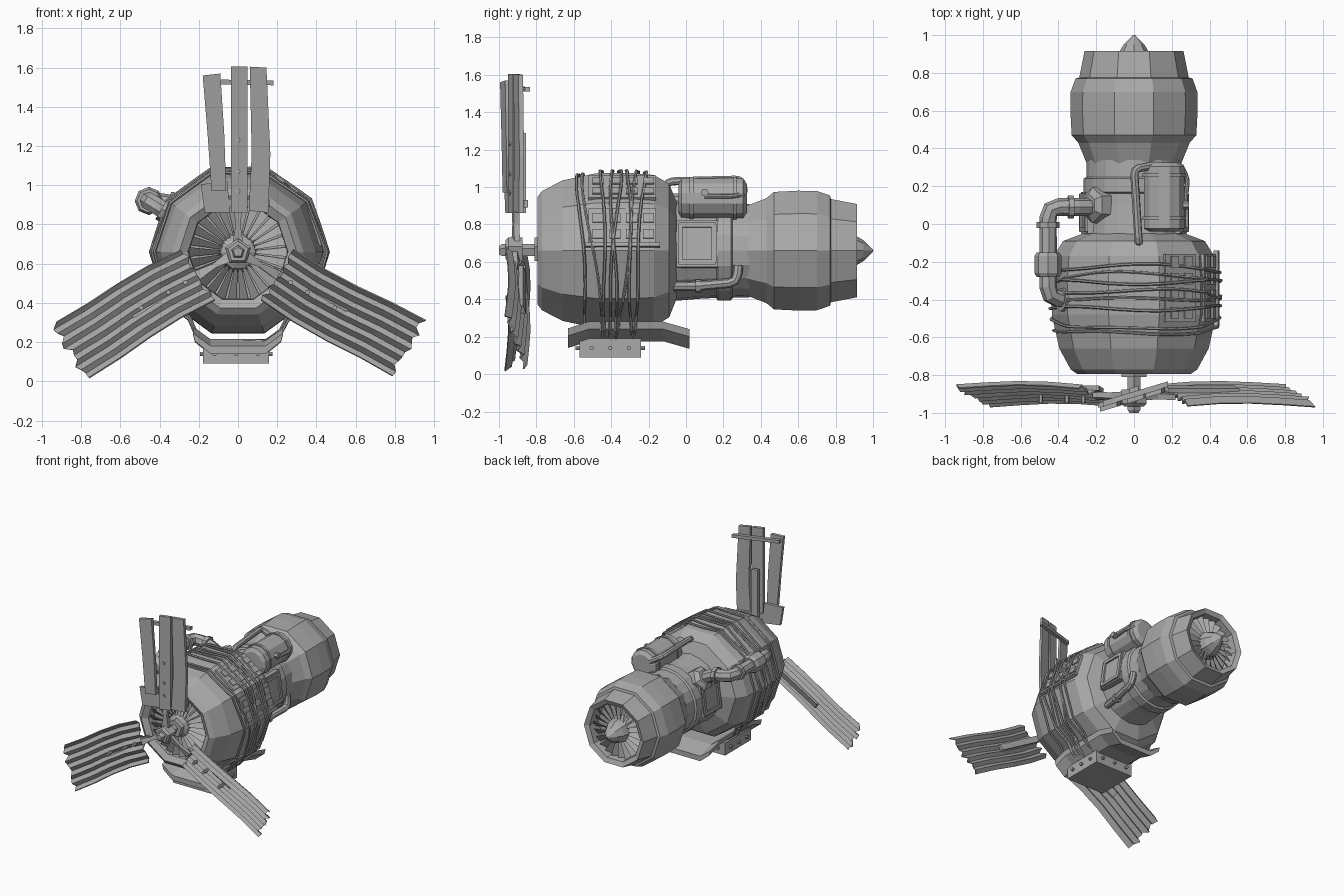
import bpy, math, random
from mathutils import Vector, Matrix

random.seed(4)
if "Cube" in bpy.data.objects:
    bpy.data.objects.remove(bpy.data.objects["Cube"], do_unlink=True)

grey = bpy.data.materials.new("worn grey metal")
grey.use_nodes = True
grey.diffuse_color = (0.4, 0.4, 0.4, 1)
grey.node_tree.nodes["Principled BSDF"].inputs["Base Color"].default_value = (0.4, 0.4, 0.4, 1)
AXIS_Z = 0.66
COS18 = math.cos(math.pi / 10)
rad = math.radians


def add(name, data):
    data.materials.append(grey)
    ob = bpy.data.objects.new(name, data)
    bpy.context.collection.objects.link(ob)
    return ob


def mesh(name, verts, faces):
    me = bpy.data.meshes.new(name)
    me.from_pydata([tuple(v) for v in verts], [], faces)
    return add(name, me)


def lathe(name, prof, n=10, centre=(0, 0, AXIS_Z), axis=(0, 1, 0), phase=0):
    """Faceted turned shape; prof is (distance along axis, radius)."""
    d, c = Vector(axis).normalized(), Vector(centre)
    e1 = d.cross(Vector((0, 0, 1)) if abs(d.z) < 0.9 else Vector((1, 0, 0))).normalized()
    e2 = e1.cross(d)
    verts, faces = [], []
    for s, r in prof:
        for i in range(n):
            a = math.tau * i / n + phase
            verts.append(c + d * s + (e1 * math.cos(a) + e2 * math.sin(a)) * r)
    for k in range(len(prof) - 1):
        for i in range(n):
            a, b, j = k * n, (k + 1) * n, (i + 1) % n
            faces.append((a + i, b + i, b + j, a + j))
    faces.append(tuple(range(n)))
    faces.append(tuple(reversed(range((len(prof) - 1) * n, len(prof) * n))))
    return mesh(name, verts, faces)


def prism(name, pts, depth, place):
    """Extrude a 2D outline; place maps (u, v, w) to a point."""
    n = len(pts)
    verts = [place(u, v, w) for w in (0, depth) for u, v in pts]
    faces = [tuple(range(n)), tuple(reversed(range(n, 2 * n)))]
    faces += [(i, i + n, (i + 1) % n + n, (i + 1) % n) for i in range(n)]
    return mesh(name, verts, faces)


def box(name, centre, size, rot=None):
    m = Matrix.Translation(centre) @ (rot or Matrix())
    x, y, z = (s / 2 for s in size)
    return prism(name, [(-x, -y), (x, -y), (x, y), (-x, y)], 2 * z,
                 lambda u, v, w: m @ Vector((u, v, w - z)))


def plate(name, y, r, deg, off, size):
    """Box lying on a facet: size is (outward, along y, around)."""
    rot = Matrix.Rotation(-rad(deg), 4, 'Y')
    p = rot @ Vector((r, 0, off)) + Vector((0, y, AXIS_Z))
    return box(name, p, size, rot)


def tube(name, pts, r, bend=0.05, closed=False, res=2):
    pts = [Vector(p) for p in pts]
    path = pts
    if bend:
        path = [pts[0]]
        for a, b, c in zip(pts, pts[1:], pts[2:]):
            p, q = b + (a - b).normalized() * bend, b + (c - b).normalized() * bend
            path += [p, (p + q + b * 2) / 4, q]
        path.append(pts[-1])
    cu = bpy.data.curves.new(name, 'CURVE')
    cu.dimensions = '3D'
    cu.bevel_depth, cu.bevel_resolution, cu.use_fill_caps = r, res, True
    sp = cu.splines.new('POLY')
    sp.points.add(len(path) - 1)
    for s, p in zip(sp.points, path):
        s.co = (*p, 1)
    sp.use_cyclic_u, sp.use_smooth = closed, False
    return add(name, cu)


def fan(name, y, r0, r1, n):
    verts, faces = [], []
    for i in range(n):
        a = math.tau * i / n
        for r, w in ((r0, 0.4), (r1, 0.4)):
            for s in (-1, 1):
                t = a + s * w * math.tau / n
                verts.append((r * math.cos(t), y + s * 0.015, AXIS_Z + r * math.sin(t)))
        k = i * 4
        faces.append((k, k + 1, k + 3, k + 2))
    return mesh(name, verts, faces)


# Main casing, neck and rear nacelle
body = [(-.70, .25), (-.77, .255), (-.795, .30), (-.77, .335), (-.66, .395), (-.48, .435),
        (-.3, .437), (-.17, .425), (-.09, .375), (-.05, .27)]
lathe("main_casing", body)
lathe("neck", [(-.08, .27), (.1, .255), (.34, .25)], 20)
lathe("neck_band", [(.16, .25), (.17, .267), (.24, .267), (.25, .25)], 20)
lathe("rear_nacelle", [(.30, .235), (.32, .25), (.43, .295), (.47, .33), (.60, .337), (.70, .335),
                       (.77, .31), (.775, .29), (.80, .285), (.915, .262), (.90, .225), (.80, .215)])
lathe("front_fan_hub", [(-.69, .11), (-.75, .09), (-.77, .05)])
lathe("tail_cone", [(.79, .11), (.90, .085), (.95, .055), (1.0, .006)], 8)
fan("front_fan", -.74, .08, .252, 26)
fan("rear_fan", .85, .09, .222, 22)

# Propeller hub
lathe("propeller_shaft", [(-1.0, .025), (-.985, .035), (-.70, .035)], 5, phase=rad(90))
lathe("propeller_hub", [(-.965, .055), (-.95, .07), (-.875, .07)], 5, phase=rad(90))
lathe("shaft_collar", [(-.81, .07), (-.77, .07)], 5, phase=rad(90))


def blade_frame(turn, y0, slope=0.3):
    """Local (across, outward, back) for a pitched blade."""
    m = Matrix.Rotation(-rad(turn), 4, 'Y')
    return lambda u, r, w: m @ Vector((u, y0 + slope * u + w, r)) + Vector((0, 0, AXIS_Z))


def rect(u, w, a, b):
    return [(u - w, a), (u + w, a), (u + w, b), (u - w, b)]


# Two corrugated blades
for side, turn in (("right", 120), ("left", -120)):
    at = blade_frame(turn, -.905)
    verts, faces, n, rows = [], [], 12, 5
    ends = [(0.235 + random.uniform(-.02, .02), 1.0 + random.uniform(-.025, .02)) for _ in range(n + 1)]
    for k in range(rows):
        f = k / (rows - 1)
        for i, (a, b) in enumerate(ends):
            u = (-.165 + .33 * i / n) * (0.93 + 0.07 * f) + .012 * math.sin(f * 5)
            verts.append(at(u, a + (b - a) * f, (.013 if i % 2 else -.013) + .015 * math.sin(f * 3)))
    for k in range(rows - 1):
        for i in range(n):
            a = k * (n + 1) + i
            faces.append((a, a + 1, a + n + 2, a + n + 1))
    sheet = mesh(side + "_corrugated_blade", verts, faces)
    sol = sheet.modifiers.new("thickness", 'SOLIDIFY')
    sol.thickness, sol.offset = .008, 0

# Plank blade
at = blade_frame(0, -.94)
prism("left_plank", [(-.135, .31), (-.06, .31), (-.07, .6), (-.09, .91), (-.18, .90), (-.155, .6)], .025, at)
prism("middle_plank", rect(.007, .042, .2, .945), .025, at)
prism("right_plank", [(.055, .21), (.155, .2), (.165, .5), (.145, .94), (.06, .945), (.07, .5)], .025, at)
back = blade_frame(0, -.915)
prism("plank_crossbar", [(-.165, .88), (-.165, .855), (.18, .85), (.18, .875)], .028, back)
prism("plank_foot", [(-.17, .2), (-.04, .2), (-.055, .36), (-.19, .345)], .022, back)
prism("plank_lower_bar", rect(.03, .13, .23, .27), .022, back)

# Arms, struts and bolts shared by all blades
for name, turn in (("top", 0), ("right", 120), ("left", -120)):
    at = blade_frame(turn, -.925)
    prism(name + "_blade_arm", [(-.028, .04), (.028, .04), (.012, .14), (.025, .24), (-.025, .24), (-.012, .14)],
          .03, at)
    prism(name + "_blade_strut", rect(0, .025, .2, .63), .025, blade_frame(turn, -.888))
    for r in (.31, .41, .57):
        p = at(0, r, -.022)
        lathe(name + "_blade_bolt", [(0, .013), (.06, .013)], 6, p)

# Ropes wound around the casing


def casing_radius(y):
    for (a, ra), (b, rb) in zip(body[2:], body[3:]):
        if a <= y <= b:
            return ra + (rb - ra) * (y - a) / (b - a)
    return .4


for top, low in ((-.58, -.53), (-.56, -.44), (-.45, -.43), (-.40, -.37), (-.35, -.42), (-.31, -.29), (-.26, -.36),
                 (-.22, -.28)):
    pts = []
    for i in range(40):
        t = math.tau * i / 40
        s = math.sin(t)
        y = (top + low) / 2 + (top - low) / 2 * s + .01 * math.sin(3 * t + top * 40)
        r = casing_radius(y) * COS18 / math.cos(t % rad(36) - rad(18)) + .01
        r += .045 if s < -.85 else .014 * max(0, math.cos(t))
        pts.append((r * math.cos(t), y, AXIS_Z + r * s))
    tube("rope_loop", pts, .008, 0, True, 1)

# Vent panels on the left side of the casing
for deg, lo in ((18, 0), (54, 1)):
    plate("vent_panel", -.34, .413, deg, 0, (.02, .36, .2))
    for y in (-.47, -.38, -.29, -.20):
        for off in (-.045, .045):
            plate("vent_slat", y, .424, deg, off, (.018, .06, .05))
plate("vent_sill", -.34, .425, 18, -.105, (.025, .4, .02))

# Hatch on both sides of the neck
for deg in (8, 172):
    plate("hatch_base", .06, .245, deg, 0, (.04, .22, .25))
    for off in (-.1, .1):
        plate("hatch_rail", .06, .262, deg, off, (.03, .2, .025))
    for y in (-.03, .15):
        plate("hatch_stile", y, .262, deg, 0, (.03, .025, .2))

# Mounting saddle and block
saddle = [(-.23, .28), (-.14, .215), (.14, .215), (.23, .28), (.22, .24), (.14, .175), (-.14, .175), (-.22, .24)]
spans = ((-.63, -.035), (-.52, 0), (-.12, 0), (.02, -.04))
verts = [(x, y, z + dz) for y, dz in spans for x, z in saddle]
faces = [(k * 8 + i, k * 8 + (i + 1) % 8, k * 8 + 8 + (i + 1) % 8, k * 8 + 8 + i) for k in range(3) for i in range(8)]
for k in (0, 24):
    faces += [(k, k + 1, k + 6, k + 7), (k + 1, k + 2, k + 5, k + 6), (k + 2, k + 3, k + 4, k + 5)]
mesh("mount_saddle", verts, faces)
box("mount_block", (-.01, -.405, .14), (.335, .33, .1))
for k in (-1, 0, 1):
    lathe("mount_bolt", [(-.185, .012), (.185, .012)], 6, (-.01 + k * .11, -.405, .14))
    lathe("mount_bolt", [(-.185, .012), (.185, .012)], 6, (-.01, -.405 + k * .1, .14), (1, 0, 0))

# Tank with bands, bolt and feed bar
tank = (.16, 0, .94)
lathe("tank", [(-.04, .08), (-.025, .11), (.305, .11), (.325, .08)], 12, tank, phase=rad(15))
for y in (.02, .25):
    lathe("tank_band", [(y, .118), (y + .02, .118)], 12, tank, phase=rad(15))
lathe("tank_bolt", [(.1, .022), (.13, .022)], 6, (.16, .1, .97), (1, 0, 0))
tube("tank_strap", [(.25, .31, .96), (.285, .24, .95), (.27, .1, .95)], .012, .03)
tube("feed_bar", [(.03, -.12, .95), (.025, -.1, 1.03), (0, .29, 1.04), (.1, .31, .98)], .022, .03)
box("tank_cradle", (.13, .14, .86), (.1, .26, .08))

# Bent pipe on the right side
run = [(-.17, .09, .81), (-.30, .09, .90), (-.455, .09, .92), (-.455, -.39, .92), (-.34, -.4, .85)]
tube("side_pipe", run, .047, .06)
lathe("pipe_flange", [(-.05, .1), (.05, .095), (.075, .06)], 6, (-.18, .1, .82), (-.8, 0, .6))
lathe("pipe_collar", [(0, .06), (.03, .06)], 8, (-.32, .09, .903), (-1, 0, .13))
lathe("pipe_collar", [(-.02, .06), (.01, .06)], 8, (-.455, 0, .92))
lathe("pipe_sleeve", [(-.28, .06), (-.26, .072), (-.17, .072), (-.15, .06)], 8, (-.455, 0, .92))
lathe("pipe_collar", [(0, .062), (.035, .062)], 8, (-.39, -.4, .88), (1, 0, -.6))

# Small pipe low on the left side
tube("lower_pipe", [(.2, -.1, .47), (.22, .05, .47), (.25, .27, .49), (.24, .28, .58)], .026, .04)
lathe("lower_pipe_collar", [(.0, .036), (.03, .036)], 8, (.22, .05, .47))
